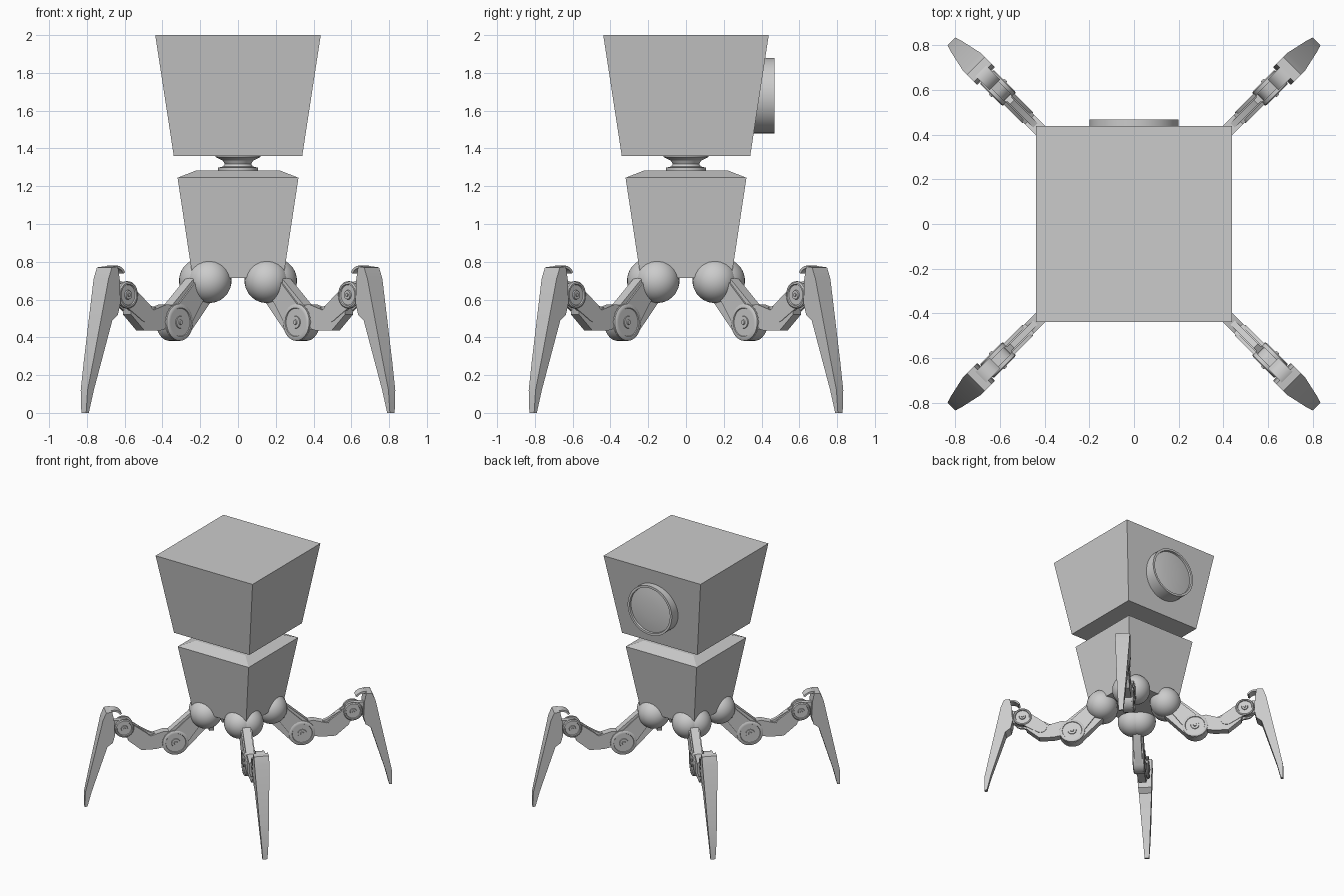
import bpy, bmesh
from math import sin, cos, pi, atan2, radians
from mathutils import Matrix, Vector

if "Cube" in bpy.data.objects:
    bpy.data.objects.remove(bpy.data.objects["Cube"], do_unlink=True)

grey = bpy.data.materials.new("plain grey")
grey.use_nodes = True
grey.diffuse_color = (0.6, 0.6, 0.6, 1)
grey.node_tree.nodes["Principled BSDF"].inputs["Base Color"].default_value = (0.6, 0.6, 0.6, 1)


def finish(bm, name, smooth=True):
    bmesh.ops.recalc_face_normals(bm, faces=bm.faces)
    mesh = bpy.data.meshes.new(name)
    bm.to_mesh(mesh)
    bm.free()
    mesh.materials.append(grey)
    if smooth:
        mesh.shade_smooth()
        mesh.set_sharp_from_angle(angle=radians(32))
    ob = bpy.data.objects.new(name, mesh)
    bpy.context.collection.objects.link(ob)
    return ob


def stack(name, layers):
    """Square body from (half width, height) layers."""
    bm = bmesh.new()
    rings = [[bm.verts.new((sx * w, sy * w, z)) for sx, sy in ((-1, -1), (1, -1), (1, 1), (-1, 1))]
             for w, z in layers]
    for a, b in zip(rings, rings[1:]):
        for i in range(4):
            j = (i + 1) % 4
            bm.faces.new((a[i], a[j], b[j], b[i]))
    bm.faces.new(rings[0])
    bm.faces.new(rings[-1])
    return finish(bm, name, False)


def lathe(name, profile, matrix, sides=40):
    """Spin (radius, height) points about z, then place them."""
    bm = bmesh.new()
    verts = [bm.verts.new((r, 0, h)) for r, h in profile]
    edges = [bm.edges.new(p) for p in zip(verts, verts[1:])]
    bmesh.ops.spin(bm, geom=verts + edges, cent=(0, 0, 0), axis=(0, 0, 1),
                   angle=2 * pi, steps=sides, use_duplicate=False)
    bmesh.ops.remove_doubles(bm, verts=bm.verts, dist=0.0002)
    bmesh.ops.transform(bm, matrix=matrix, verts=bm.verts)
    return finish(bm, name)


def prism(name, outline, half, t=0.0, width=None):
    """Extrude a side outline across the leg; width(x, z) scales the half width."""
    bm = bmesh.new()
    sides = []
    for s in (-1, 1):
        sides.append([bm.verts.new((x, t + s * half * (width(x, z) if width else 1), z))
                      for x, z in outline])
    for i in range(len(outline)):
        j = (i + 1) % len(outline)
        bm.faces.new((sides[0][i], sides[0][j], sides[1][j], sides[1][i]))
    bm.faces.new(sides[0])
    bm.faces.new(sides[1])
    return finish(bm, name)


def capsule(p, q, ra, rb, n=12):
    """Outline of a bar with a round end at p and at q."""
    a = atan2(q[1] - p[1], q[0] - p[0])
    arc = lambda c, r, start: [(c[0] + r * cos(start + pi * i / n), c[1] + r * sin(start + pi * i / n))
                               for i in range(n + 1)]
    return arc(q, rb, a - pi / 2) + arc(p, ra, a + pi / 2)


def across(p, t, side):
    """Put a lathed part on the leg's side, facing outwards."""
    return Matrix.Translation((p[0], t, p[1])) @ Matrix.Rotation(-side * pi / 2, 4, 'X')


# Body, neck and head
stack("torso", [(0.24, 0.715), (0.32, 1.245), (0.225, 1.282)])
stack("head", [(0.34, 1.36), (0.438, 2.0)])
lathe("neck", [(0, 1.27), (0.105, 1.27), (0.105, 1.298), (0.078, 1.305), (0.07, 1.318),
               (0.08, 1.335), (0.12, 1.355), (0.12, 1.37), (0, 1.37)], Matrix())

# Round port on the back of the head
lathe("back_port", [(0, 0.3), (0.2, 0.3), (0.2, 0.468), (0.182, 0.468), (0.18, 0.452),
                    (0.13, 0.459), (0.07, 0.463), (0, 0.465)],
      Matrix.Translation((0, 0, 1.68)) @ Matrix.Rotation(-pi / 2, 4, 'X'), 48)

# One leg along +x, later repeated on the four diagonals
hip, knee, ankle = (0.245, 0.70), (0.475, 0.48), (0.86, 0.625)
leg = []
for side, tag in ((-1, "right"), (1, "left")):
    bm = bmesh.new()
    bmesh.ops.create_uvsphere(bm, u_segments=32, v_segments=16, radius=0.119,
                              matrix=across(hip, side * 0.028, side))
    leg.append(finish(bm, "hip_ball_" + tag))
    # Joint discs with a recessed ring and a centre pin
    for joint, p, r, t in (("knee", knee, 0.098, 0.024), ("ankle", ankle, 0.072, 0.022)):
        shape = [(0, 0), (r, 0), (r, 0.016), (r * 0.9, 0.022), (r * 0.78, 0.022), (r * 0.74, 0.014),
                 (r * 0.35, 0.014), (r * 0.32, 0.022), (r * 0.14, 0.022), (r * 0.12, 0.028), (0, 0.028)]
        leg.append(lathe(joint + "_disc_" + tag, shape, across(p, side * t, side), 32))
    # Fork plates from the shin to the ankle
    leg.append(prism("shin_fork_" + tag, capsule((0.72, 0.53), ankle, 0.05, 0.058), 0.008, side * 0.026))
    leg.append(prism("thigh_rail_" + tag, capsule((0.3, 0.68), knee, 0.05, 0.075), 0.007, side * 0.034))

leg.append(prism("thigh", capsule(hip, knee, 0.085, 0.1), 0.031))
leg.append(prism("shin", [(0.46, 0.56), (0.56, 0.575), (0.66, 0.545), (0.79, 0.615), (0.84, 0.58),
                          (0.83, 0.52), (0.73, 0.435), (0.62, 0.435), (0.5, 0.46)], 0.03))
leg.append(prism("shin_ridge", [(0.6, 0.55), (0.66, 0.565), (0.77, 0.63), (0.82, 0.6), (0.66, 0.5)], 0.014))
leg.append(prism("ankle_core", capsule(ankle, (0.96, 0.64), 0.06, 0.05), 0.019))

# Foot blade, narrowing to the tip
leg.append(prism("foot", [(0.955, 0.775), (1.0, 0.77), (1.025, 0.71), (1.12, 0.27), (1.152, 0.12),
                          (1.155, 0.0), (1.135, 0.0), (1.105, 0.12), (0.99, 0.49), (0.95, 0.52),
                          (0.935, 0.58), (0.94, 0.7)],
                 0.056, width=lambda x, z: 0.32 + 0.68 * min(1, max(0, z) / 0.6)))

# Curled hood over the ankle
arc = [(0.94 + r * cos(a), 0.71 + r * sin(a)) for r, steps in ((0.07, range(9)), (0.056, range(8, -1, -1)))
       for a in [radians(30 + 15 * i) for i in steps]]
leg.append(prism("ankle_hood", arc, 0.034))

# Repeat the leg on all four corners
for k, corner in enumerate(("back_left", "back_right", "front_right", "front_left")):
    for part in leg:
        ob = part if k == 0 else part.copy()
        if k:
            bpy.context.collection.objects.link(ob)
        base = part.name if k else part.name.split(".")[0]
        ob.name = corner + "_" + base.replace("back_left_", "")
        ob.matrix_world = Matrix.Rotation(pi / 4 + k * pi / 2, 4, 'Z')
